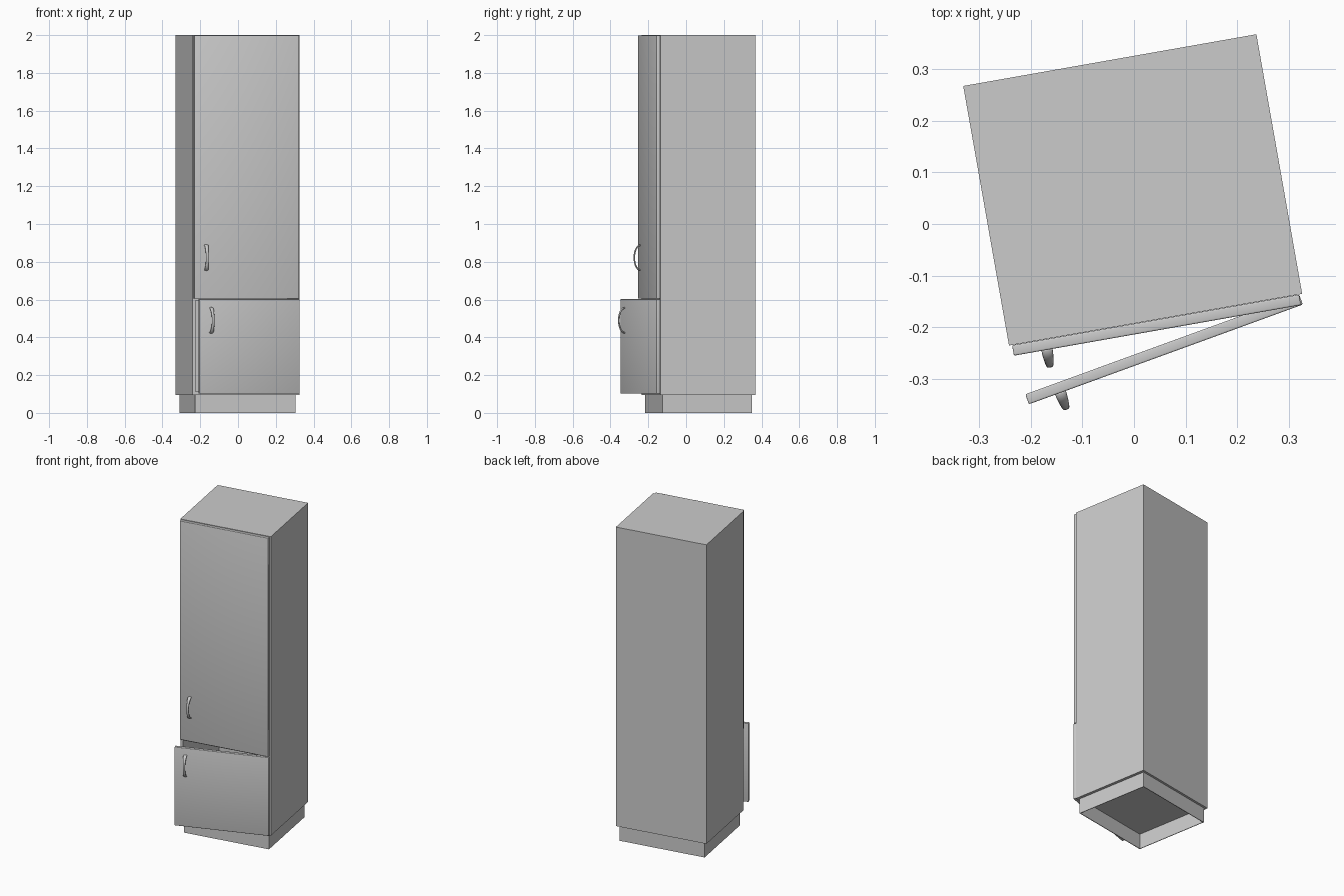
import bpy, bmesh, math
from mathutils import Matrix, Vector

if "Cube" in bpy.data.objects:
    bpy.data.objects.remove(bpy.data.objects["Cube"])

W, D = 0.288, 0.255          # half width and half depth of the carcass
Z0, Z1, T = 0.096, 2.0, 0.016  # carcass bottom, top, board thickness
DW, DT = 0.282, 0.021        # door half width and thickness
BASE = Matrix.Translation((-0.0025, 0.066, 0)) @ Matrix.Rotation(math.radians(10), 4, 'Z')
HINGE = Vector((DW, -D, 0))
OPEN = (BASE @ Matrix.Translation(HINGE) @ Matrix.Rotation(math.radians(10), 4, 'Z')
        @ Matrix.Translation(-HINGE))


def finish(name, bm, mat, smooth=False):
    bmesh.ops.recalc_face_normals(bm, faces=bm.faces)
    me = bpy.data.meshes.new(name)
    bm.to_mesh(me)
    bm.free()
    ob = bpy.data.objects.new(name, me)
    bpy.context.collection.objects.link(ob)
    ob.matrix_world = mat
    if smooth:
        for p in me.polygons:
            p.use_smooth = True
    return ob


def box(name, lo, hi, mat=BASE, bevel=0):
    bm = bmesh.new()
    lo, hi = Vector(lo), Vector(hi)
    bmesh.ops.create_cube(bm, size=1)
    bmesh.ops.scale(bm, vec=hi - lo, verts=bm.verts)
    bmesh.ops.translate(bm, vec=(lo + hi) / 2, verts=bm.verts)
    if bevel:
        bmesh.ops.bevel(bm, geom=bm.edges[:], offset=bevel, segments=3,
                        profile=0.5, affect='EDGES')
    return finish(name, bm, mat, bool(bevel))


def handle(name, u, zc, mat):
    # bowed strap with an oval section, wider at both feet
    bm = bmesh.new()
    n, sides, rings = 24, 12, []
    for i in range(n + 1):
        a = math.pi * i / n
        pos = Vector((u, -D - DT + 0.003 - 0.034 * math.sin(a), zc - 0.066 * math.cos(a)))
        out = Vector((0, -0.066 * math.sin(a), 0.034 * math.cos(a) * 1.0))
        out = Vector((0, -math.sin(a) / 0.034, -math.cos(a) / 0.066)).normalized()
        half_w = 0.007 + 0.004 * abs(math.cos(a)) ** 2
        rings.append([bm.verts.new(pos + Vector((half_w * math.cos(b), 0, 0))
                                   + out * 0.004 * math.sin(b))
                      for b in (2 * math.pi * k / sides for k in range(sides))])
    for r, s in zip(rings, rings[1:]):
        for k in range(sides):
            j = (k + 1) % sides
            bm.faces.new((r[k], r[j], s[j], s[k]))
    bm.faces.new(rings[0])
    bm.faces.new(rings[-1])
    finish(name, bm, mat, True)


# carcass boards
box("left_side", (-W, -D, Z0), (-W + T, D, Z1))
box("right_side", (W - T, -D, Z0), (W, D, Z1))
box("bottom_board", (-W + T, -D, Z0), (W - T, D, Z0 + T))
box("top_board", (-W + T, -D, Z1 - T), (W - T, D, Z1))
box("divider_shelf", (-W + T, -D, 0.594), (W - T, D - T, 0.594 + T))
box("back_panel", (-W + T, D - T, Z0 + T), (W - T, D, Z1 - T))

# open plinth frame
PX, PY, PT = 0.270, 0.241, 0.004
for name, s in (("plinth_left", -1), ("plinth_right", 1)):
    xs = sorted((s * PX, s * (PX - PT)))
    box(name, (xs[0], -PY, 0), (xs[1], PY, Z0))
for name, s in (("plinth_front", -1), ("plinth_back", 1)):
    ys = sorted((s * PY, s * (PY - PT)))
    box(name, (-PX + PT, ys[0], 0), (PX - PT, ys[1], Z0))

# closed upper door and lower door standing ajar
box("upper_door", (-DW, -D - DT, 0.605), (DW, -D - 0.0005, 1.998), BASE, 0.003)
box("lower_door", (-DW, -D - DT, 0.102), (DW, -D - 0.0005, 0.602), OPEN, 0.003)
handle("upper_handle", -0.217, 0.822, BASE)
handle("lower_handle", -0.217, 0.490, OPEN)
